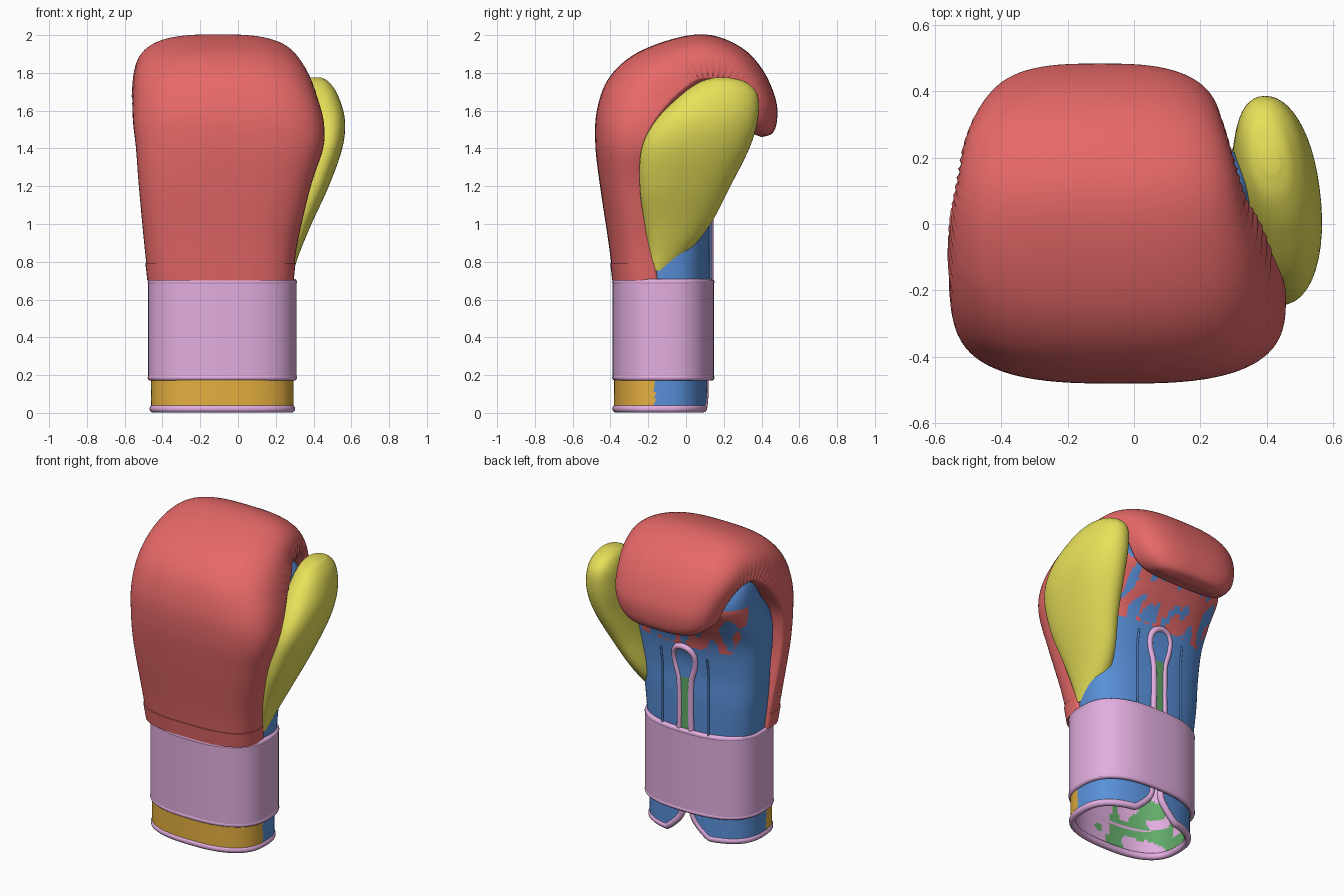
import bpy, bmesh, math
from mathutils import Vector, noise

if "Cube" in bpy.data.objects:
    bpy.data.objects.remove(bpy.data.objects["Cube"])


def mat(name, r, g, b):
    m = bpy.data.materials.new(name)
    m.diffuse_color = (r, g, b, 1)
    m.use_nodes = True
    m.node_tree.nodes["Principled BSDF"].inputs["Base Color"].default_value = m.diffuse_color
    return m


RED = mat("red", 0.8, 0.14, 0.14)
YELLOW = mat("yellow", 0.8, 0.75, 0.1)
BLUE = mat("blue", 0.1, 0.28, 0.7)
PINK = mat("pink", 0.76, 0.42, 0.74)
ORANGE = mat("orange", 0.78, 0.43, 0.05)
GREEN = mat("green", 0.12, 0.4, 0.14)


def smooth(keys, steps):
    """Catmull-Rom interpolation through tuples of any length."""
    out = []
    for i in range(len(keys) - 1):
        p0, p1 = keys[max(i - 1, 0)], keys[i]
        p2, p3 = keys[i + 1], keys[min(i + 2, len(keys) - 1)]
        for s in range(steps):
            t = s / steps
            out.append(tuple(
                0.5 * (2 * b + (c - a) * t + (2 * a - 5 * b + 4 * c - d) * t * t
                       + (3 * b - a - 3 * c + d) * t ** 3)
                for a, b, c, d in zip(p0, p1, p2, p3)))
    return out + [tuple(keys[-1])]


def power(v, e):
    return math.copysign(abs(v) ** e, v)


def oval(a, z, xl, xr, yf, yb, e=0.78, shear=0.0):
    """Point on a rounded-box outline at height z."""
    y = (yb - yf) / 2 * power(math.sin(a), e)
    x = (xl + xr) / 2 + (xr - xl) / 2 * power(math.cos(a), e) + shear * y
    return Vector((x, (yf + yb) / 2 + y, z))


def ring(row, n=72, **kw):
    return [oval(2 * math.pi * i / n, *row, **kw) for i in range(n)]


def skin(name, rows, mats, closed=True, caps=(), pick=None):
    """Mesh through rows of points; pick chooses a material per face centre."""
    bm = bmesh.new()
    vs = [[bm.verts.new(p) for p in r] for r in rows]
    n = len(rows[0])
    for a, b in zip(vs, vs[1:]):
        for i in range(n if closed else n - 1):
            j = (i + 1) % n
            bm.faces.new((a[i], a[j], b[j], b[i]))
    for c in caps:
        bm.faces.new(vs[c])
    bmesh.ops.recalc_face_normals(bm, faces=bm.faces)
    if pick:
        for f in bm.faces:
            f.material_index = pick(f.calc_center_median())
    me = bpy.data.meshes.new(name)
    bm.to_mesh(me)
    bm.free()
    for m in mats:
        me.materials.append(m)
    ob = bpy.data.objects.new(name, me)
    bpy.context.collection.objects.link(ob)
    bpy.ops.object.select_all(action='DESELECT')
    ob.select_set(True)
    bpy.context.view_layer.objects.active = ob
    bpy.ops.object.shade_smooth_by_angle(angle=math.radians(50))
    return ob


def piping(name, pts, radius, material, cyclic=False):
    cu = bpy.data.curves.new(name, 'CURVE')
    cu.dimensions = '3D'
    cu.bevel_depth = radius
    cu.bevel_resolution = 3
    cu.use_fill_caps = True
    sp = cu.splines.new('POLY')
    sp.points.add(len(pts) - 1)
    for p, q in zip(sp.points, pts):
        p.co = (*q, 1)
    sp.use_cyclic_u = cyclic
    cu.materials.append(material)
    ob = bpy.data.objects.new(name, cu)
    bpy.context.collection.objects.link(ob)
    return ob


# Padded fist shell: outer y,z / inner edge y,z / left and right x
shell = [(-.385, .70, -.17, .70, -.475, .29), (-.41, .9, -.2, .9, -.497, .315),
         (-.455, 1.2, -.25, 1.2, -.525, .385), (-.48, 1.42, -.24, 1.4, -.54, .45),
         (-.472, 1.6, -.19, 1.53, -.555, .455), (-.41, 1.77, -.1, 1.65, -.56, .42),
         (-.27, 1.9, 0, 1.74, -.555, .38), (-.05, 1.985, .07, 1.78, -.545, .34),
         (.13, 2.0, .15, 1.78, -.53, .315), (.3, 1.93, .22, 1.75, -.515, .29),
         (.41, 1.81, .27, 1.69, -.49, .27), (.475, 1.66, .29, 1.62, -.46, .255),
         (.482, 1.55, .3, 1.55, -.43, .22), (.457, 1.48, .32, 1.5, -.37, .16),
         (.40, 1.46, .36, 1.475, -.28, .08)]


def shell_ring(row, k=0, grow=0.0, n=80):
    oy, oz, iy, iz, xl, xr = row
    inner, out = Vector((0, iy, iz)), Vector((0, oy - iy, oz - iz))
    pts = []
    for i in range(n):
        a = 2 * math.pi * i / n
        c, s = power(math.cos(a), .69), power(math.sin(a), .69)
        # puckers along the stitched inner edge of the curl
        tuck = .004 * math.sin(k * 2.1) * max(0, 1 - abs(s) * 1.8) if 44 < k < 92 else 0
        hw = (xr - xl) / 2 + grow - tuck
        depth = out * s + out.normalized() * grow if s >= 0 else out.normalized() * .05 * s
        pts.append(inner + depth + Vector(((xl + xr) / 2 + hw * c, 0, 0)))
    return pts


rows = smooth(shell, 9)
skin("fist_padding", [shell_ring(r, k) for k, r in enumerate(rows)], [RED], caps=(0, -1))
skin("padding_hem", [shell_ring(r, 0, .005) for r in rows[:6]], [RED], caps=(0, -1))

# Palm body with a mottled grip area under the fingers
palm = [(.66, -.46, .29, -.3, .12), (.9, -.485, .31, -.3, .13), (1.1, -.5, .345, -.3, .13),
        (1.3, -.515, .37, -.32, .16), (1.45, -.52, .37, -.3, .24), (1.58, -.52, .36, -.2, .31),
        (1.7, -.51, .345, -.1, .26), (1.79, -.47, .28, 0, .17)]
skin("palm", [ring(r, 160) for r in smooth(palm, 20)], [BLUE, RED], caps=(0, -1),
     pick=lambda c: int(c.y > .1 and 1.25 < c.z < 1.6 and
                        noise.noise(Vector((c.x * 16 + c.z * 5, 0, c.z * 8))) > -.08))

# Thumb
thumb = [(.755, .25, .295, -.18, -.1), (.85, .2, .325, -.2, .01), (1.0, .22, .385, -.22, .13),
         (1.2, .27, .475, -.245, .235), (1.4, .30, .545, -.235, .335),
         (1.55, .305, .56, -.16, .38), (1.68, .315, .525, -.03, .38),
         (1.75, .34, .48, .07, .32), (1.775, .38, .44, .15, .23)]
skin("thumb", [ring(r, 48, e=.92, shear=-.13) for r in smooth(thumb, 8)], [YELLOW],
     caps=(0, -1))

# Wrist strap with bound edges
strap = (-.476, .31, -.388, .148)
thin = (-.45, .28, -.36, .115)
skin("wrist_strap",
     [ring((.18, *thin)), ring((.18, *strap)), ring((.44, *strap)),
      ring((.70, *strap)), ring((.70, *thin))], [PINK])
for name, z in (("strap_lower_binding", .187), ("strap_upper_binding", .693)):
    piping(name, ring((z, -.462, .296, -.374, .134)), .017, PINK, True)

# Cuff, split at the back and flaring open at the bottom
cuff = (-.46, .294, -.382, .112)
BOTTOM = .022


def slit(z):
    return .05 + .25 * max(0, (.17 - z) / .14) ** 2


def split_row(z, size, n=144):
    d = slit(z)
    start, span = math.pi / 2 + d, 2 * math.pi - 2 * d
    return [oval(start + span * i / n, z, *size) for i in range(n + 1)]


cuff_rows = [split_row(BOTTOM + .25 * i / 14, cuff) for i in range(15)]
skin("cuff", cuff_rows, [BLUE, ORANGE], closed=False, pick=lambda c: int(c.y < -.165))
# Binding follows the slit and the bottom rim, between cuff and lining
rim = (-.448, .282, -.37, .1)
bind = [split_row(BOTTOM + .25 * i / 14, rim) for i in range(15)]
edge = [r[0] for r in reversed(bind)] + bind[0] + [r[-1] for r in bind]
piping("cuff_binding", edge, .021, PINK)

# Inner lining, split like the cuff and seen through its opening
skin("lining", [split_row(BOTTOM + .01 + .65 * i / 40, (-.438, .272, -.36, .09))
                for i in range(41)], [GREEN, PINK], closed=False,
     pick=lambda c: int(noise.noise(c * 8) > -.02))

# Palm slit: tongue and keyhole-shaped binding
CX = -.085
half = smooth([(.042, .66), (.04, .85), (.044, 1.02), (.07, 1.12), (.072, 1.19),
               (.045, 1.235), (0, 1.25)], 6)


def palm_y(z):
    return .126 + 1.4 * max(0, z - 1.1) ** 2


loop = [Vector((CX - x, palm_y(z), z)) for x, z in half]
loop += [Vector((CX + x, palm_y(z), z)) for x, z in reversed(half[:-1])]
piping("palm_slit_binding", loop, .019, PINK)
tongue = [[Vector((CX + s * x, palm_y(z) + .009, z)) for s in (-1, 0, 1)] for x, z in half]
skin("palm_tongue", tongue, [GREEN, BLUE], closed=False, pick=lambda c: int(c.z > 1.04))

# Palm stitching welts on both sides of the slit
for name, x in (("palm_welt_left", -.25), ("palm_welt_right", .08)):
    piping(name, [Vector((x, palm_y(z) + .002, z)) for z in (.7, .85, 1.0, 1.1, 1.2)],
           .006, BLUE)
